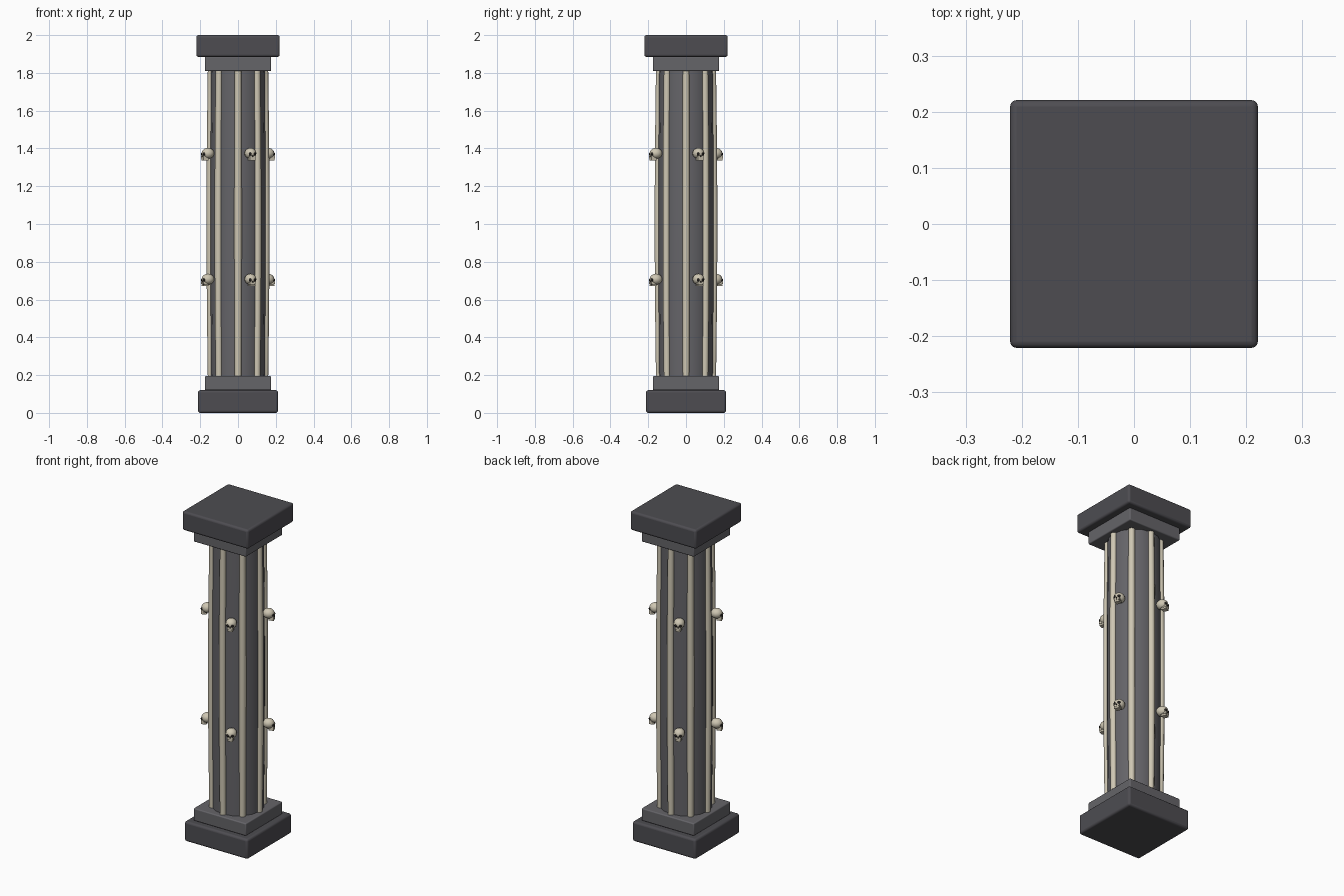
import bpy, bmesh
from math import radians, sin, cos, pi
from mathutils import Matrix, Vector

if "Cube" in bpy.data.objects:
    bpy.data.objects.remove(bpy.data.objects["Cube"])


def material(name, rgb):
    m = bpy.data.materials.new(name)
    m.diffuse_color = (*rgb, 1)
    m.use_nodes = True
    m.node_tree.nodes["Principled BSDF"].inputs["Base Color"].default_value = m.diffuse_color
    return m


DARK = material("dark_stone", (0.075, 0.073, 0.083))
STONE = material("stone", (0.13, 0.128, 0.14))
BONE = material("bone", (0.62, 0.57, 0.45))
BLACK = material("socket", (0.015, 0.013, 0.012))


def finish(bm, name, mats, smooth=True):
    me = bpy.data.meshes.new(name)
    bmesh.ops.recalc_face_normals(bm, faces=bm.faces)
    bm.to_mesh(me)
    bm.free()
    ob = bpy.data.objects.new(name, me)
    bpy.context.collection.objects.link(ob)
    for m in mats:
        me.materials.append(m)
    if smooth:
        bpy.ops.object.select_all(action='DESELECT')
        ob.select_set(True)
        bpy.context.view_layer.objects.active = ob
        bpy.ops.object.shade_smooth_by_angle(angle=radians(40))
    return ob


def slab(name, half, z0, z1, bevel, mat):
    bm = bmesh.new()
    bmesh.ops.create_cube(bm, size=1, matrix=Matrix.Translation((0, 0, (z0 + z1) / 2))
                          @ Matrix.Diagonal((2 * half, 2 * half, z1 - z0, 1)))
    ob = finish(bm, name, [mat])
    b = ob.modifiers.new("bevel", 'BEVEL')
    b.width, b.segments = bevel, 3
    return ob


def loft(bm, rings):
    """Skin a list of equal-length point rings and cap the ends."""
    vs = [[bm.verts.new(p) for p in ring] for ring in rings]
    n = len(vs[0])
    for a, b in zip(vs, vs[1:]):
        for i in range(n):
            bm.faces.new((a[i], a[(i + 1) % n], b[(i + 1) % n], b[i]))
    bm.faces.new(vs[0][::-1])
    bm.faces.new(vs[-1])


def circle(cx, cy, z, r, n):
    return [(cx + r * cos(2 * pi * i / n), cy + r * sin(2 * pi * i / n), z) for i in range(n)]


Z0, Z1 = 0.19, 1.815
STEPS = 12


def swell(t):
    return sin(pi * t)


# Base and capital
slab("base_plinth", 0.212, 0.0, 0.12, 0.012, DARK)
slab("base_step", 0.176, 0.12, 0.195, 0.006, STONE)
slab("capital_step", 0.176, 1.81, 1.888, 0.006, STONE)
slab("capital_block", 0.221, 1.885, 2.0, 0.012, DARK)

# Shaft with a slight swell
bm = bmesh.new()
loft(bm, [circle(0, 0, Z0 + (Z1 - Z0) * k / STEPS, 0.145 + 0.005 * swell(k / STEPS), 16)
          for k in range(STEPS + 1)])
finish(bm, "shaft", [STONE])

# Eight long bone ribs
for j in range(8):
    a = j * pi / 4
    bm = bmesh.new()
    rings = []
    for k in range(STEPS + 1):
        t = k / STEPS
        d = 0.142 + 0.005 * swell(t)
        rings.append(circle(d * cos(a), d * sin(a), Z0 + (Z1 - Z0) * t,
                            0.018 + 0.002 * swell(t), 10))
    loft(bm, rings)
    finish(bm, f"bone_rib_{j + 1}", [BONE])


def skull(name, angle, z):
    bm = bmesh.new()
    place = Matrix.Rotation(angle, 4, 'Z')
    place = Matrix.Translation((0, 0, z)) @ place @ Matrix.Translation((0.172, 0, 0))

    def add(kind, pos, size, mat):
        m = place @ Matrix.Translation(pos) @ Matrix.Diagonal((*size, 1))
        if kind == "ball":
            v = bmesh.ops.create_uvsphere(bm, u_segments=14, v_segments=10, radius=1, matrix=m)["verts"]
        else:
            v = bmesh.ops.create_cube(bm, size=2, matrix=m)["verts"]
        for f in {f for w in v for f in w.link_faces}:
            f.material_index = mat

    add("ball", (0, 0, 0.002), (0.034, 0.031, 0.029), 0)
    add("box", (0.018, 0, -0.017), (0.014, 0.016, 0.007), 0)
    add("box", (0.017, 0, -0.0305), (0.015, 0.015, 0.005), 0)
    add("box", (0.012, 0, -0.025), (0.014, 0.013, 0.003), 1)
    for s in (-1, 1):
        add("ball", (0.027, s * 0.012, -0.002), (0.008, 0.0085, 0.0085), 1)
    add("ball", (0.031, 0, -0.0125), (0.004, 0.0035, 0.0045), 1)
    finish(bm, name, [BONE, BLACK])


# Two rings of four skulls, set between the ribs
for row, z in (("lower", 0.706), ("upper", 1.372)):
    for k in range(4):
        skull(f"skull_{row}_{k + 1}", radians(-67.5 + 90 * k), z)
